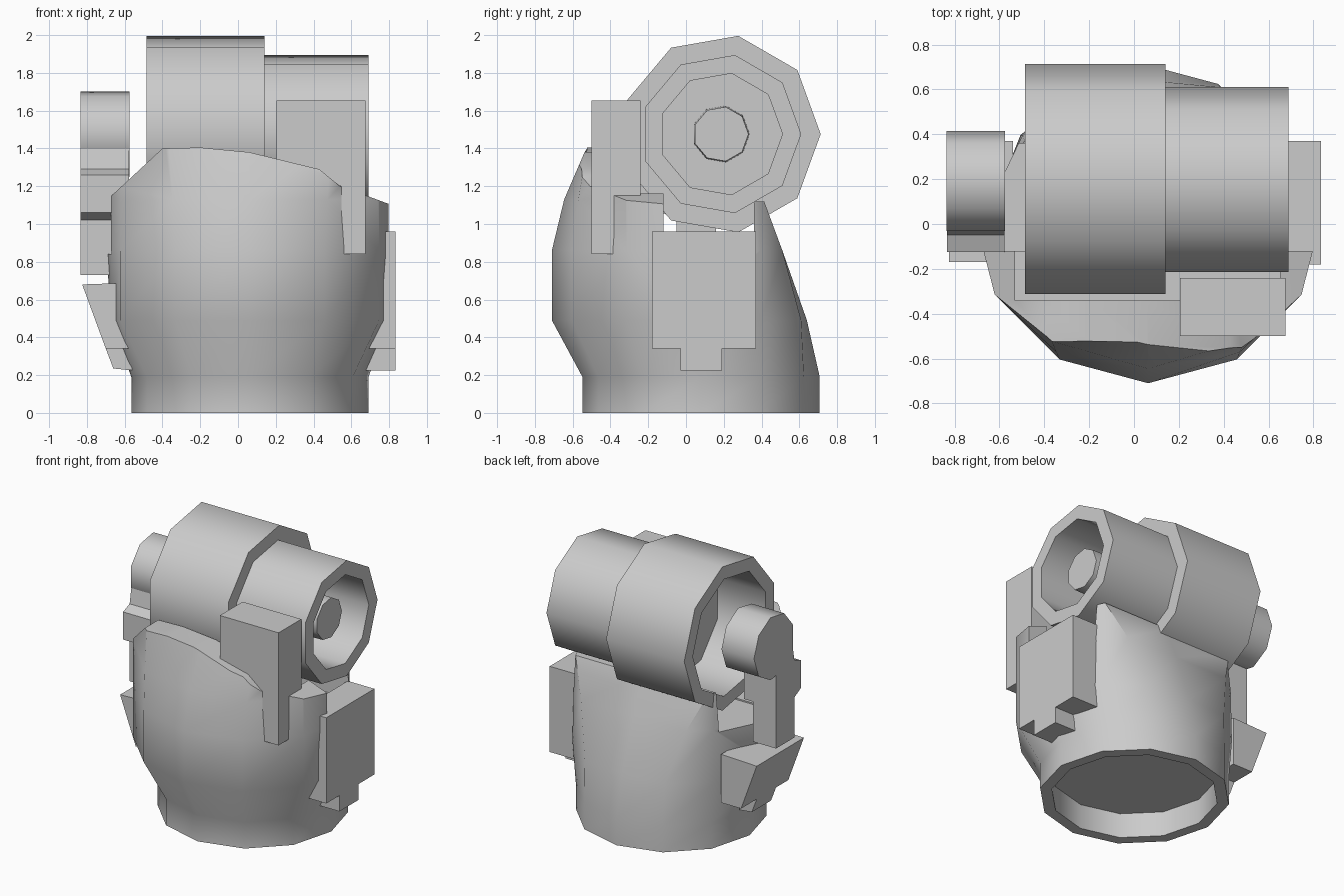
import bpy, bmesh
from math import sin, cos, pi, radians

if "Cube" in bpy.data.objects:
    bpy.data.objects.remove(bpy.data.objects["Cube"])

CX, CY = 0.063, 0.08      # centre of the shell
AY, AZ = 0.185, 1.476     # axis of the drums


def make(name, verts, faces, smooth=None):
    me = bpy.data.meshes.new(name)
    me.from_pydata(verts, [], faces)
    bm = bmesh.new()
    bm.from_mesh(me)
    bmesh.ops.recalc_face_normals(bm, faces=bm.faces)
    bm.to_mesh(me)
    bm.free()
    ob = bpy.data.objects.new(name, me)
    bpy.context.collection.objects.link(ob)
    if smooth:
        shade(ob, smooth)
    return ob


def activate(ob):
    bpy.ops.object.select_all(action='DESELECT')
    ob.select_set(True)
    bpy.context.view_layer.objects.active = ob


def shade(ob, angle):
    activate(ob)
    bpy.ops.object.shade_smooth_by_angle(angle=radians(angle))


def loft(name, rings, smooth=None):
    """Skin equal-length rings and cap both ends."""
    n, m = len(rings[0]), len(rings)
    verts = [p for r in rings for p in r]
    faces = [[i * n + j, i * n + (j + 1) % n, (i + 1) * n + (j + 1) % n, (i + 1) * n + j]
             for i in range(m - 1) for j in range(n)]
    faces += [list(range(n))[::-1], list(range((m - 1) * n, m * n))]
    return make(name, verts, faces, smooth)


def prism(name, pts, axis, a, b):
    """Extrude a 2D outline along an axis from a to b."""
    def put(p, t):
        return {'x': (t, *p), 'y': (p[0], t, p[1]), 'z': (*p, t)}[axis]
    return loft(name, [[put(p, t) for p in pts] for t in (a, b)])


def box(name, x0, x1, y0, y1, z0, z1):
    return prism(name, [(x0, y0), (x1, y0), (x1, y1), (x0, y1)], 'z', z0, z1)


def drum(name, profile, n=9, smooth=45):
    """Turn a profile of (x, radius) around the drum axis, capped at both ends."""
    return loft(name, [[(x, AY + r * cos(2 * pi * k / n), AZ + r * sin(2 * pi * k / n))
                        for k in range(n)] for x, r in profile], smooth=smooth)


def cut(ob, cutter):
    mod = ob.modifiers.new('cut', 'BOOLEAN')
    mod.operation, mod.solver, mod.object = 'DIFFERENCE', 'EXACT', cutter
    activate(ob)
    bpy.ops.object.modifier_apply(modifier='cut')
    bpy.data.objects.remove(cutter)


# Shell: half outlines run from front to back and are mirrored
def half_circle(r):
    return [(r * sin(pi * k / 6), -r * cos(pi * k / 6)) for k in range(7)]


def ring(half, z):
    pts = half + [(-x, y) for x, y in half[-2:0:-1]]
    return [(CX + x, CY + y, z) for x, y in pts]


shell = loft('shell', [
    ring(half_circle(0.628), 0),
    ring(half_circle(0.628), 0.19),
    ring([(0, -.79), (.395, -.684), (.684, -.395), (.735, -.1), (.57, .315), (.32, .53), (0, .56)], 0.49),
    ring([(0, -.79), (.395, -.684), (.684, -.395), (.76, -.1), (.56, .315), (.42, .43), (0, .43)], 0.86),
    ring([(0, -.725), (.41, -.65), (.684, -.395), (.76, -.1), (.55, .29), (.535, .33), (0, .33)], 1.13),
    ring([(0, -.60), (.43, -.60), (.684, -.395), (.76, -.1), (.55, .2), (.53, .23), (0, .23)], 1.42),
])
# Rim line of the front, cavity, side slots, back edge
cut(shell, prism('rim_cutter', [(-.9, 1.0), (-.68, 1.14), (-.4, 1.4), (-.2, 1.405), (.06, 1.38),
                                (.43, 1.29), (.54, 1.2), (.68, 1.15), (.95, 1.05),
                                (.95, 1.6), (-.9, 1.6)], 'y', -1, 1))
cut(shell, box('cavity_cutter', -.53, .65, -.34, .31, .85, 1.6))
cut(shell, box('slot_cutter', -1, 1, -.12, .36, .84, 1.6))
cut(shell, box('back_cutter', -1, 1, .2, 1, 1.12, 1.6))
# Hollow base
cut(shell, loft('base_cutter', [ring(half_circle(.55), -.1), ring(half_circle(.55), .18)]))
shade(shell, 45)

# Stepped drum, open at both ends, with a rod inside the right end
drum('drum', [(-.1, .43), (-.485, .43), (-.485, .528), (.14, .528), (.14, .425), (.69, .425),
              (.69, .326), (.2, .326), (.2, .152), (.6, .146)])

# Left pivot arm
drum('pivot_cap', [(-.835, .23), (-.575, .23)])
prism('pivot_neck', [(-.05, 1.02), (.16, 1.02), (.16, 1.27), (.36, 1.36), (.16, 1.5), (-.03, 1.4),
                     (-.05, 1.29), (-.125, 1.26), (-.125, 1.06)], 'x', -.833, -.578)
box('pivot_arm', -.833, -.65, -.05, .16, .73, 1.03)

# Front bracket
prism('front_bracket', [(.205, 1.2), (.545, 1.2), (.545, .84), (.675, .84), (.675, 1.655), (.205, 1.655)],
      'y', -.5, -.24)

# Right side box and tab
prism('side_box', [(-.18, .34), (-.03, .34), (-.03, .225), (.19, .225), (.19, .34),
                   (.37, .34), (.37, .96), (-.18, .96)], 'x', .62, .833)

# Left tilted block and tab
prism('tilted_block', [(-.825, .68), (-.54, .69), (-.54, .34), (-.7, .34)], 'y', -.17, .37)
prism('tilted_tab', [(-.7, .34), (-.57, .34), (-.56, .225), (-.66, .235)], 'y', -.03, .19)
